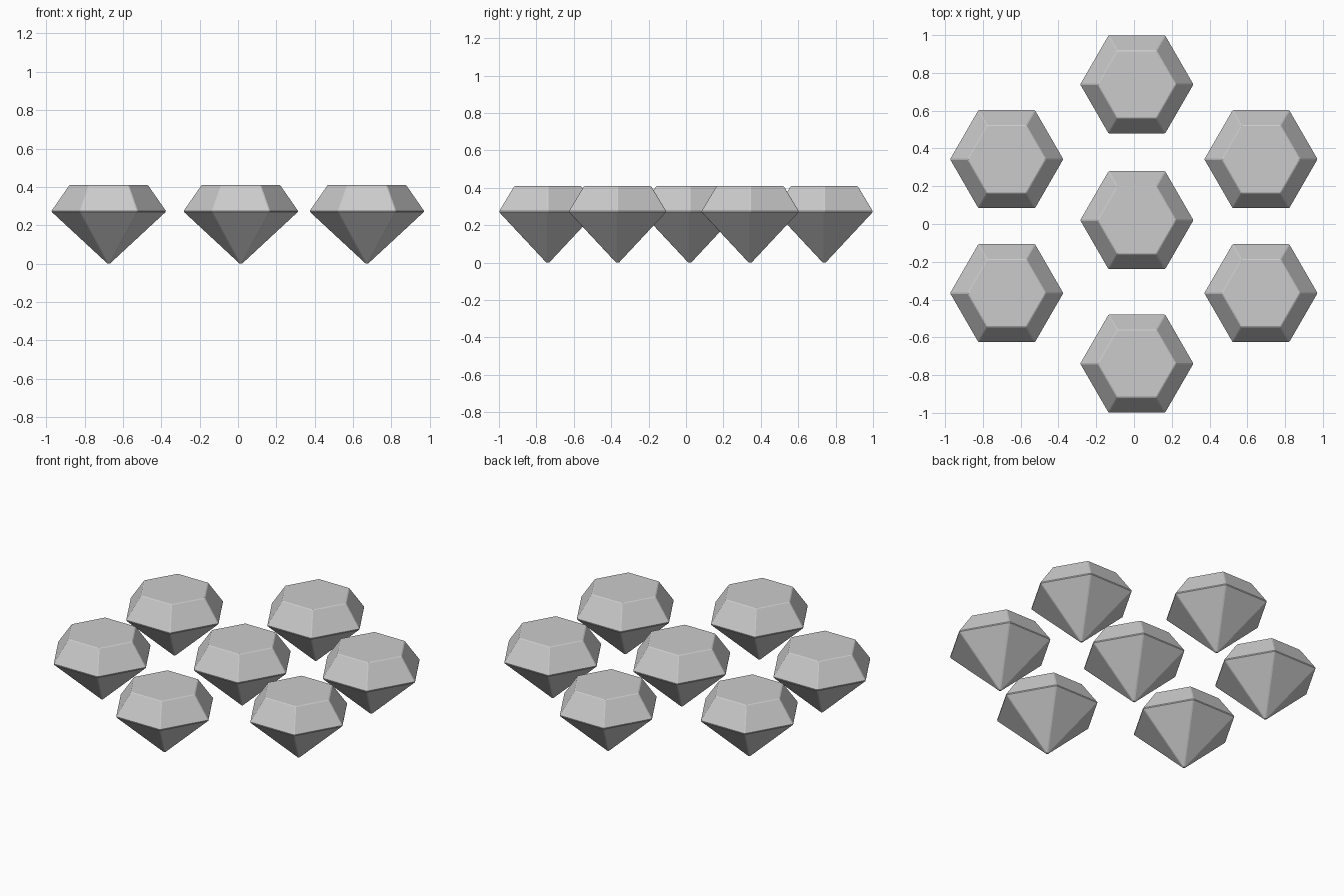
import bpy, bmesh
from math import cos, sin, pi

if "Cube" in bpy.data.objects:
    bpy.data.objects.remove(bpy.data.objects["Cube"])

TABLE_R, TABLE_Z = 0.207, 0.417
GIRDLE_R, GIRDLE_Z = 0.302, 0.28


def ring(bm, radius, z):
    return [bm.verts.new((radius * cos(i * pi / 3), radius * sin(i * pi / 3), z))
            for i in range(6)]


def gem(name, x, y):
    bm = bmesh.new()
    table = ring(bm, TABLE_R, TABLE_Z)
    girdle = ring(bm, GIRDLE_R, GIRDLE_Z)
    tip = bm.verts.new((0, 0, 0))
    bm.faces.new(table)
    for i in range(6):
        j = (i + 1) % 6
        bm.faces.new((girdle[i], girdle[j], table[j], table[i]))  # crown facet
        bm.faces.new((girdle[j], girdle[i], tip))                 # pavilion facet
    # tiny chamfer softens the cut edges
    bmesh.ops.bevel(bm, geom=bm.edges[:], offset=0.004, segments=1,
                    affect='EDGES', clamp_overlap=True)
    bmesh.ops.recalc_face_normals(bm, faces=bm.faces)
    low = min(v.co.z for v in bm.verts)
    bmesh.ops.translate(bm, verts=bm.verts, vec=(0, 0, -low))
    mesh = bpy.data.meshes.new(name)
    bm.to_mesh(mesh)
    bm.free()
    obj = bpy.data.objects.new(name, mesh)
    obj.location = (x, y, 0)
    bpy.context.collection.objects.link(obj)


# centre gem surrounded by six more
gem("centre_gem", 0.015, 0.02)
gem("back_gem", 0.015, 0.739)
gem("front_gem", 0.015, -0.739)
for side, x in (("left", -0.674), ("right", 0.672)):
    gem(side + "_back_gem", x, 0.343)
    gem(side + "_front_gem", x, -0.366)
